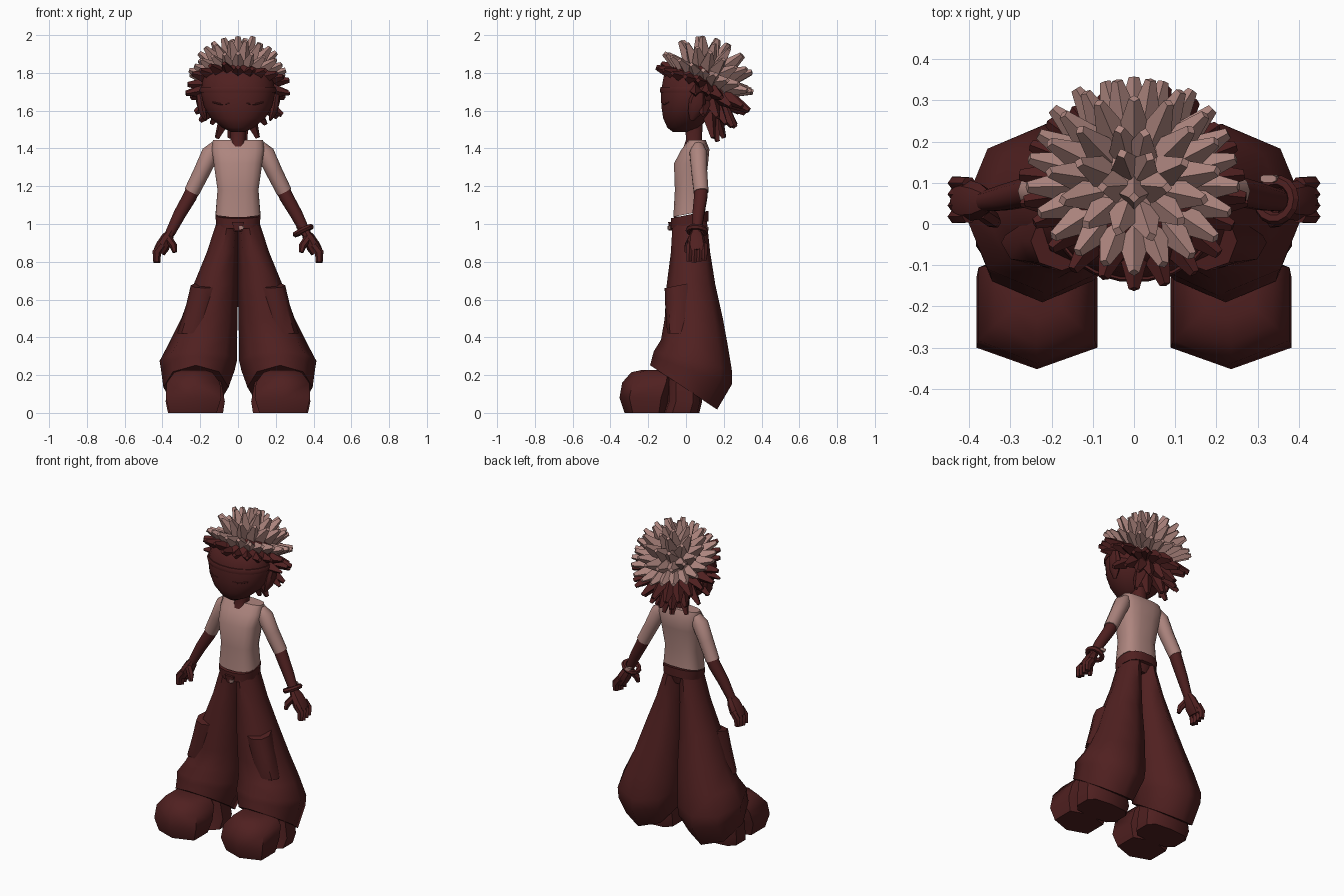
import bpy, bmesh, math, random
from mathutils import Vector, Matrix

random.seed(4)
cube = bpy.data.objects.get("Cube")
if cube:
    bpy.data.objects.remove(cube, do_unlink=True)


def material(name, rgb):
    m = bpy.data.materials.new(name)
    m.use_nodes = True
    m.diffuse_color = (*rgb, 1)
    m.node_tree.nodes["Principled BSDF"].inputs["Base Color"].default_value = (*rgb, 1)
    return m


DARK = material("dark_maroon", (0.08, 0.0145, 0.0145))
PINK = material("dusty_pink", (0.42, 0.235, 0.21))


def finish(bm, name, mats, smooth=40):
    bmesh.ops.recalc_face_normals(bm, faces=bm.faces)
    mesh = bpy.data.meshes.new(name)
    bm.to_mesh(mesh)
    bm.free()
    for m in mats:
        mesh.materials.append(m)
    ob = bpy.data.objects.new(name, mesh)
    bpy.context.collection.objects.link(ob)
    if smooth:
        bpy.ops.object.select_all(action="DESELECT")
        ob.select_set(True)
        bpy.context.view_layer.objects.active = ob
        bpy.ops.object.shade_smooth_by_angle(angle=math.radians(smooth))
    return ob


def skin(name, rings, mat, smooth=40):
    """Bridge rings of points and cap both ends."""
    bm = bmesh.new()
    loops = [[bm.verts.new(p) for p in r] for r in rings]
    n = len(loops[0])
    for a, b in zip(loops, loops[1:]):
        for i in range(n):
            bm.faces.new((a[i], a[(i + 1) % n], b[(i + 1) % n], b[i]))
    bm.faces.new(loops[0])
    bm.faces.new(loops[-1])
    return finish(bm, name, [mat], smooth)


def power(v, e):
    return math.copysign(abs(v) ** e, v)


def loft(name, sections, mat, side=1, n=12, e=0.8, smooth=40, phase=0.5):
    """Sections are x0, x1, y0, y1, z and an optional slope along y."""
    rings = []
    for x0, x1, y0, y1, z, *slope in sections:
        ring = []
        for i in range(n):
            t = math.tau * (i + phase) / n
            dy = (y1 - y0) / 2 * power(math.sin(t), e)
            x = (x0 + x1) / 2 + (x1 - x0) / 2 * power(math.cos(t), e)
            ring.append((side * x, (y0 + y1) / 2 + dy, z + dy * (slope[0] if slope else 0)))
        rings.append(ring)
    return skin(name, rings, mat, smooth)


def tube(name, path, mat, side=1, n=8, flat=1.0):
    """Path points are x, y, z, radius."""
    pts = [Vector((side * p[0], p[1], p[2])) for p in path]
    rings = []
    for i, p in enumerate(pts):
        d = pts[min(i + 1, len(pts) - 1)] - pts[max(i - 1, 0)]
        u = d.cross(Vector((0, 1, 0))).normalized()
        v = d.cross(u).normalized()
        r = path[i][3]
        rings.append([p + r * (flat * u * math.cos(math.tau * k / n) + v * math.sin(math.tau * k / n))
                      for k in range(n)])
    return skin(name, rings, mat)


# Torso, belt and neck
loft("shirt", [(-.12, .12, -.068, .105, 1.055, .2), (-.11, .11, -.06, .1, 1.18),
               (-.13, .13, -.065, .118, 1.32), (-.14, .14, -.025, .125, 1.395),
               (-.135, .135, .015, .105, 1.445)], PINK, n=16, e=0.7)
loft("hips", [(-.07, .07, -.05, .09, .96), (-.105, .105, -.068, .11, 1.04)], DARK)
loft("belt", [(-.116, .116, -.08, .12, .995, .2), (-.122, .122, -.082, .12, 1.05, .2)],
     DARK, n=16)
loft("belt_buckle", [(-.02, .02, -.092, -.07, .965), (-.035, .035, -.095, -.07, 1.01)], DARK, n=8)
loft("belt_tongue", [(.005, .03, -.098, -.08, .972), (.005, .034, -.099, -.08, .99)], PINK, n=8)
loft("neck", [(-.045, .045, -.02, .09, 1.39), (-.04, .04, .0, .085, 1.45),
              (-.045, .045, -.01, .09, 1.53)], DARK)

# Head and headband
loft("head", [(-.035, .035, -.07, .02, 1.487), (-.085, .085, -.1, .07, 1.51),
              (-.145, .145, -.122, .12, 1.56), (-.182, .182, -.132, .16, 1.62),
              (-.2, .2, -.135, .2, 1.7), (-.185, .185, -.12, .2, 1.78),
              (-.13, .13, -.06, .18, 1.84), (-.05, .05, .02, .13, 1.87)], DARK, n=20, e=0.95)
loft("headband", [(-.203, .203, -.138, .205, 1.695), (-.206, .206, -.141, .205, 1.71),
                  (-.201, .201, -.136, .205, 1.725)], DARK, n=20, e=0.95)

for s, label in ((1, "left"), (-1, "right")):
    # Face details and side locks
    tube(label + "_ear", [(.17, .03, 1.55, .012), (.185, .045, 1.59, .035), (.195, .06, 1.65, .045),
                          (.205, .07, 1.7, .03)], DARK, s, flat=0.6)
    tube(label + "_eyelid", [(.04, -.127, 1.638, .003), (.09, -.115, 1.634, .005),
                             (.135, -.092, 1.645, .003)], DARK, s, n=6)
    tube(label + "_side_lock", [(.16, .05, 1.71, .045), (.275, .05, 1.69, .008)], DARK, s, n=4)
    # Trousers
    loft(label + "_trouser_leg", [(-.005, .11, -.07, .11, 1.02), (0, .165, -.08, .128, .85),
                                  (0, .235, -.102, .155, .68), (.002, .3, -.113, .195, .5),
                                  (.006, .365, -.132, .222, .37, -.1), (.006, .415, -.17, .243, .275, -.25),
                                  (.018, .407, -.178, .243, .225, -.35),
                                  (.05, .395, -.19, .165, .135, -.66)],
         DARK, s, n=8, e=1.0, smooth=60, phase=0)
    loft(label + "_pocket", [(.15, .322, -.1, .01, .42), (.12, .275, -.11, .03, .57),
                             (.1, .25, -.113, .03, .675, .2)],
         DARK, s, n=8, e=0.9, smooth=50, phase=0)
    # Shoes
    loft(label + "_shoe_toe", [(.1, .375, -.325, -.1, 0), (.073, .398, -.352, -.08, .08),
                               (.08, .392, -.338, -.05, .16), (.125, .348, -.29, -.05, .215),
                               (.17, .3, -.23, -.1, .228)], DARK, s, n=6, e=0.7, smooth=60)
    loft(label + "_shoe_heel", [(.075, .375, -.12, .07, 0), (.065, .388, -.1, .085, .06),
                                (.09, .37, -.1, .08, .2)], DARK, s, n=10, e=0.6)
    # Arms
    tube(label + "_sleeve", [(.115, .065, 1.415, .03), (.145, .065, 1.375, .048), (.19, .07, 1.28, .044),
                             (.245, .08, 1.17, .041)], PINK, s, n=10)
    tube(label + "_forearm", [(.235, .08, 1.19, .037), (.255, .078, 1.145, .037), (.31, .065, 1.05, .033),
                              (.36, .055, .95, .026)], DARK, s, n=10)
    tube(label + "_palm", [(.352, .055, .965, .025), (.375, .055, .925, .044), (.4, .057, .88, .05),
                           (.418, .057, .85, .044)], DARK, s, flat=0.75)
    for k in range(4):
        y = .018 + .027 * k
        tube(f"{label}_finger_{k + 1}", [(.4, y, .89, .016), (.43, y, .85, .018),
                                         (.43, y - .003, .795 + .006 * abs(k - 1), .014)],
             DARK, s, n=6, flat=1.3)
    tube(label + "_thumb", [(.37, .03, .925, .02), (.342, .01, .885, .02), (.335, .002, .85, .012)],
         DARK, s, n=6)

# Bracelet on the left wrist
wrist = Vector((.345, .058, .965))
aim = Vector((.05, -.01, -.1)).to_track_quat("Z", "Y")
bpy.ops.mesh.primitive_torus_add(major_segments=14, minor_segments=6, major_radius=.046,
                                 minor_radius=.015, location=wrist, rotation=aim.to_euler())
bracelet = bpy.context.object
bracelet.name = "bracelet"
bracelet.data.materials.append(DARK)
loft("bracelet_clasp", [(.315, .355, .1, .12, .965), (.305, .345, .1, .12, .985)], PINK, n=8)

# Hair: a cap with rings of blunt four-sided spikes around a tilted axis
CENTRE = Vector((0, .095, 1.735))
TILT = Matrix.Rotation(math.radians(-24), 4, "X")


def spikes(name, rings, mat, jitter):
    """Rings are polar angle, count, start and end azimuth, tip reach."""
    bm = bmesh.new()
    for polar, count, start, end, reach in rings:
        for i in range(count):
            a = math.radians(start + (end - start) * (i + 0.5) / count)
            p = math.radians(polar + random.uniform(-jitter, jitter))
            d = TILT @ Vector((math.sin(p) * math.cos(a), math.sin(p) * math.sin(a), math.cos(p)))
            inner, outer = .11, reach * random.uniform(.98, 1.03)
            place = Matrix.Translation(CENTRE + d * (inner + outer) / 2)
            turn = d.to_track_quat("Z", "Y").to_matrix().to_4x4()
            bmesh.ops.create_cone(bm, cap_ends=True, segments=4, radius1=.055, radius2=.013,
                                  depth=outer - inner, matrix=place @ turn)
    return finish(bm, name, [mat], smooth=0)


spikes("hair_top_spikes", [(74, 22, 0, 360, .265), (52, 16, 0, 360, .265),
                           (31, 10, 0, 360, .263), (10, 4, 0, 360, .258)], PINK, 2)
spikes("hair_lower_spikes", [(98, 11, 0, 180, .275), (90, 11, 180, 360, .268),
                             (118, 9, 5, 175, .275), (138, 4, 45, 135, .305)], DARK, 4)

bm = bmesh.new()
bmesh.ops.create_uvsphere(bm, u_segments=16, v_segments=12, radius=.16)
for f in bm.faces:
    f.material_index = 0 if f.calc_center_median().z > .02 else 1
bm.transform(Matrix.Translation(CENTRE) @ TILT)
finish(bm, "hair_cap", [PINK, DARK], smooth=0)
